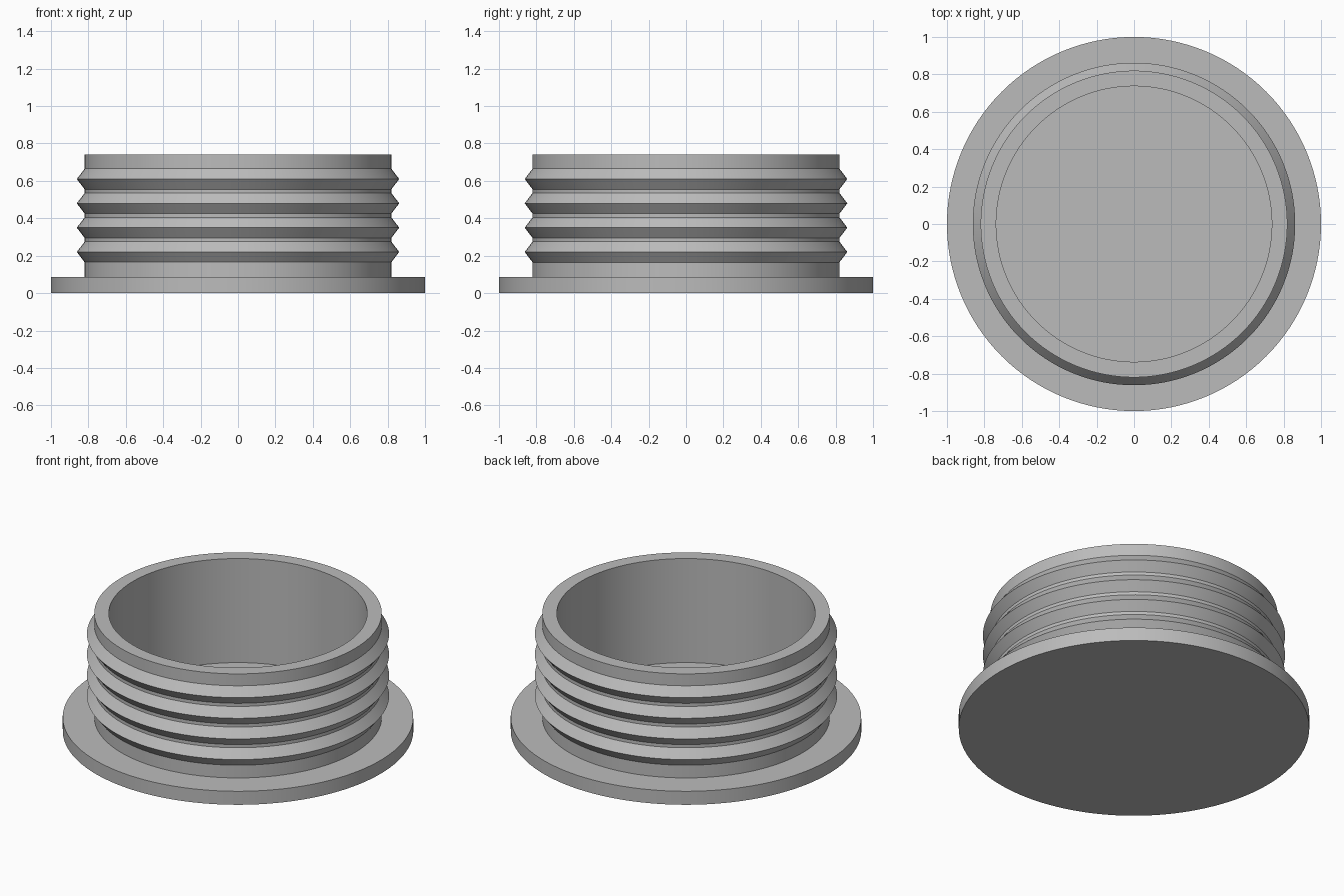
import bpy
import bmesh
import math

SEGMENTS = 128
WALL_R, BORE_R, RIB_R, FLANGE_R = 0.82, 0.737, 0.862, 1.0
FLANGE_TOP, TOP = 0.085, 0.74
RIB_START, RIB_HALF, RIB_PITCH, RIB_COUNT = 0.165, 0.055, 0.13, 4

cube = bpy.data.objects.get("Cube")
if cube:
    bpy.data.objects.remove(cube, do_unlink=True)

# Plain grey plastic
grey = bpy.data.materials.new("grey_plastic")
grey.use_nodes = True
colour = (0.5, 0.5, 0.5, 1)
grey.diffuse_color = colour
grey.node_tree.nodes["Principled BSDF"].inputs["Base Color"].default_value = colour

# Half section: flange, ribbed outer wall, rim, bore and floor
profile = [(0, 0), (FLANGE_R, 0), (FLANGE_R, FLANGE_TOP), (WALL_R, FLANGE_TOP)]
for i in range(RIB_COUNT):
    z = RIB_START + i * RIB_PITCH
    profile += [(WALL_R, z), (RIB_R, z + RIB_HALF), (WALL_R, z + 2 * RIB_HALF)]
profile += [(WALL_R, TOP), (BORE_R, TOP), (BORE_R, FLANGE_TOP), (0, FLANGE_TOP)]

# Revolve the section into a closed solid
bm = bmesh.new()
verts = [bm.verts.new((r, 0, z)) for r, z in profile]
edges = [bm.edges.new(pair) for pair in zip(verts, verts[1:])]
bmesh.ops.spin(bm, geom=verts + edges, cent=(0, 0, 0), axis=(0, 0, 1),
               angle=math.tau, steps=SEGMENTS, use_merge=True)
bmesh.ops.remove_doubles(bm, verts=bm.verts, dist=0.0001)
bmesh.ops.recalc_face_normals(bm, faces=bm.faces)

mesh = bpy.data.meshes.new("ribbed_plug")
bm.to_mesh(mesh)
bm.free()
mesh.materials.append(grey)
plug = bpy.data.objects.new("ribbed_plug", mesh)
bpy.context.collection.objects.link(plug)

# Smooth round the axis, crisp at the ribs and rims
bpy.ops.object.select_all(action="DESELECT")
plug.select_set(True)
bpy.context.view_layer.objects.active = plug
bpy.ops.object.shade_smooth_by_angle(angle=math.radians(25))
